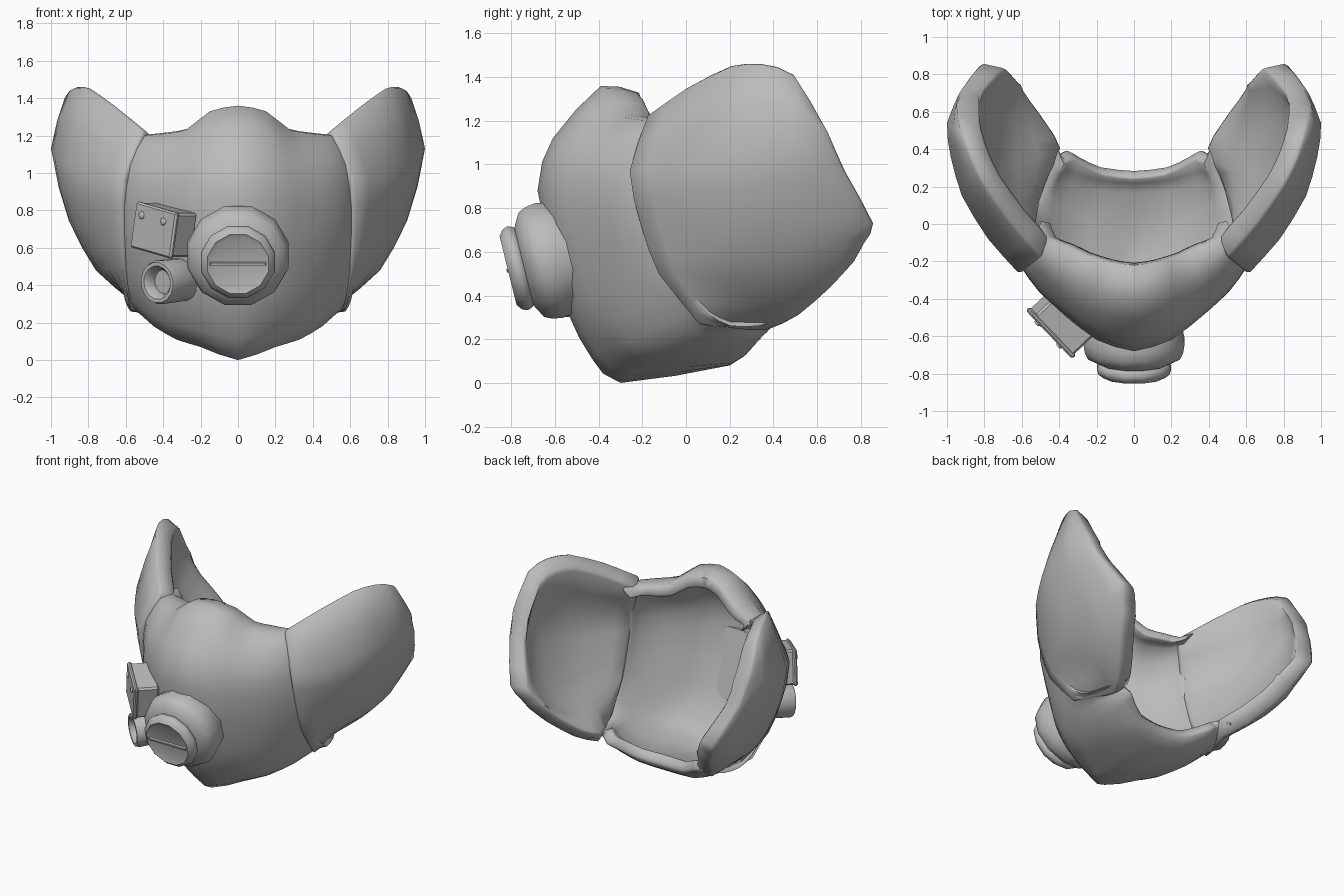
import bpy
import bmesh
import math
from mathutils import Vector, Matrix

cube = bpy.data.objects.get("Cube")
if cube:
    bpy.data.objects.remove(cube, do_unlink=True)

grey = bpy.data.materials.new("mid grey")
grey.use_nodes = True
grey.diffuse_color = (0.5, 0.5, 0.5, 1)
for node in grey.node_tree.nodes:
    if node.type == "BSDF_PRINCIPLED":
        node.inputs["Base Color"].default_value = grey.diffuse_color


def make_object(name, bm, angle, bevel=0):
    """Turn a bmesh into a shaded object, with an optional bevel on hard edges."""
    mesh = bpy.data.meshes.new(name)
    bm.to_mesh(mesh)
    bm.free()
    mesh.materials.append(grey)
    obj = bpy.data.objects.new(name, mesh)
    bpy.context.scene.collection.objects.link(obj)
    bpy.ops.object.select_all(action="DESELECT")
    obj.select_set(True)
    bpy.context.view_layer.objects.active = obj
    if bevel:
        edge = obj.modifiers.new("edge", "BEVEL")
        edge.width = bevel
        edge.segments = 1
        edge.angle_limit = math.radians(65)
        bpy.ops.object.modifier_apply(modifier=edge.name)
    bpy.ops.object.shade_smooth_by_angle(angle=math.radians(angle))
    return obj


def spline(points):
    """Pass a curve through the points and add one point in each gap."""
    pts = [Vector(p) for p in points]
    result = []
    for i in range(len(pts) - 1):
        a, b = pts[i], pts[i + 1]
        before = pts[i - 1] if i else a * 2 - b
        after = pts[i + 2] if i + 2 < len(pts) else b * 2 - a
        result += [a, (a + b) * 0.54 - (before + after) * 0.04]
    return result + [pts[-1]]


def shell(name, columns, focus, wall, bevel):
    """Skin a walled sheet over upright curves, thickened towards a focus point."""
    columns = [spline(c) for c in columns]
    rows = [spline(r) for r in zip(*columns)]
    bm = bmesh.new()
    outer = [[bm.verts.new(p) for p in row] for row in rows]
    inner = [[bm.verts.new(p + (focus - p).normalized() * wall) for p in row] for row in rows]
    high, wide = len(rows) - 1, len(rows[0]) - 1
    for j in range(high):
        for i in range(wide):
            corners = ((j, i), (j, i + 1), (j + 1, i + 1), (j + 1, i))
            bm.faces.new([outer[r][c] for r, c in corners])
            bm.faces.new([inner[r][c] for r, c in reversed(corners)])
    # Rim that joins the two skins
    loop = [(0, i) for i in range(wide)] + [(j, wide) for j in range(high)]
    loop += [(high, i) for i in range(wide, 0, -1)] + [(j, 0) for j in range(high, 0, -1)]
    for (r, c), (s, d) in zip(loop, loop[1:] + loop[:1]):
        bm.faces.new((outer[s][d], outer[r][c], inner[r][c], inner[s][d]))
    return make_object(name, bm, 62, bevel)


def mirrored(columns):
    return [[(-x, y, z) for x, y, z in c] for c in reversed(columns)]


def lathe(name, profile, origin, axis, segments):
    """Spin (radius, distance) pairs around an axis."""
    turn = Vector(axis).to_track_quat("Z", "Y").to_matrix().to_4x4()
    bm = bmesh.new()
    rings = []
    for radius, dist in profile:
        ring = []
        for k in range(segments):
            a = math.tau * (k + 0.5) / segments
            ring.append(bm.verts.new((radius * math.cos(a), radius * math.sin(a), dist)))
        rings.append(ring)
    for low, high in zip(rings, rings[1:]):
        for k in range(segments):
            n = (k + 1) % segments
            bm.faces.new((low[k], low[n], high[n], high[k]))
    bm.faces.new(rings[0][::-1])
    bm.faces.new(rings[-1])
    bm.transform(Matrix.Translation(origin) @ turn)
    return make_object(name, bm, 48)


def box(name, size, matrix, bevel):
    bm = bmesh.new()
    bmesh.ops.create_cube(bm, size=1)
    bm.transform(matrix @ Matrix.Diagonal((*size, 1)))
    return make_object(name, bm, 30, bevel)


# Front shell: half of it, from the centre line out to the seam, chin to nose
front_half = [
    [(0, .29, .16), (0, .2, .08), (0, -.3, 0), (0, -.43, .11), (0, -.55, .34),
     (0, -.68, .88), (0, -.61, 1.12), (0, -.39, 1.36), (0, -.22, 1.33)],
    [(.18, .31, .17), (.2, .21, .09), (.2, -.22, .07), (.22, -.36, .16), (.22, -.5, .38),
     (.2, -.62, .85), (.18, -.57, 1.1), (.15, -.37, 1.33), (.13, -.2, 1.31)],
    [(.29, .36, .22), (.33, .23, .14), (.33, -.12, .11), (.37, -.26, .19), (.38, -.38, .42),
     (.38, -.48, .82), (.35, -.46, 1.05), (.28, -.32, 1.23), (.26, -.16, 1.23)],
    [(.36, .4, .26), (.43, .25, .2), (.45, 0, .18), (.49, -.12, .26), (.51, -.25, .46),
     (.51, -.36, .8), (.48, -.36, 1.03), (.4, -.25, 1.21), (.36, -.11, 1.21)],
    [(.41, .38, .3), (.5, .25, .26), (.54, .12, .26), (.57, .01, .32), (.6, -.12, .5),
     (.605, -.23, .8), (.575, -.24, 1.04), (.5, -.17, 1.2), (.46, -.07, 1.2)],
]
# Flange tucked inside the cheek wing wall
front_half.append([(x + .04, y + .1, z) for x, y, z in front_half[-1]])
shell("front_shell", mirrored(front_half)[:-1] + front_half, Vector((0, -.1, .7)), 0.08, 0.012)

# Cheek wings: curves from the seam to the rear edge
wing = [
    [(.58, .05, .26), (.61, -.14, .5), (.62, -.22, .72), (.61, -.27, .97), (.5, -.18, 1.23)],
    [(.53, .2, .24), (.7, .05, .49), (.76, -.02, .72), (.78, -.08, .98), (.66, 0, 1.36)],
    [(.46, .36, .23), (.73, .25, .46), (.86, .2, .72), (.92, .15, 1.05), (.8, .2, 1.46)],
    [(.55, .51, .3), (.76, .45, .48), (.9, .42, .74), (.98, .36, 1.08), (.87, .34, 1.47)],
    [(.66, .66, .43), (.79, .63, .55), (.9, .62, .75), (1, .54, 1.13), (.92, .49, 1.42)],
    [(.73, .77, .55), (.77, .82, .64), (.82, .86, .73), (.92, .73, .97), (.96, .65, 1.15)],
]
for side, columns in (("left", wing), ("right", mirrored(wing))):
    focus = Vector((0, .68, .8))
    shell(side + "_cheek_wing", columns, focus, 0.13, 0.016)

# Breathing valve with stepped cap, tilted slightly down
valve_axis = Vector((0, -.97, -.24)).normalized()
valve_origin = Vector((0, -.48, .597))
lathe("valve_body", [(.25, .04), (.268, .1), (.28, .15), (.272, .2), (.255, .235), (.2, .265), (.16, .28)],
      valve_origin, valve_axis, 12)
lathe("valve_cap", [(.17, .26), (.195, .275), (.205, .3), (.195, .325), (.168, .345), (.145, .335)],
      valve_origin, valve_axis, 12)
tilt = valve_axis.to_track_quat("Z", "Y").to_matrix().to_4x4()
bar_place = Matrix.Translation(valve_origin + valve_axis * .337) @ tilt
box("valve_bar", (.3, .018, .03), bar_place, .003)

# Side box: frame is width, height and outward depth
out = Vector((-.72, -.69, 0)).normalized()
across = Vector((.69, -.72, -.2)).normalized()
rise = out.cross(across)
frame = Matrix((across, rise, out)).transposed().to_4x4()
box_centre = Vector((-.39, -.53, .695))
place = Matrix.Translation(box_centre) @ frame
box("side_box", (.3, .24, .16), place, .012)
box("side_box_cover", (.32, .25, .03), place @ Matrix.Translation((0, 0, .075)), .01)
for side, shift in (("outer", -.1), ("inner", .07)):
    spot = place @ Vector((shift, .06, .08))
    lathe(side + "_screw", [(.02, 0), (.02, .014), (.014, .02)], spot, out, 10)

# Open inlet tube below the box
lathe("inlet_tube",
      [(.11, 0), (.116, .04), (.118, .24), (.11, .262), (.09, .262), (.072, .24), (.065, .2)],
      Vector((-.27, -.39, .435)), Vector((-.62, -.78, -.08)).normalized(), 16)
